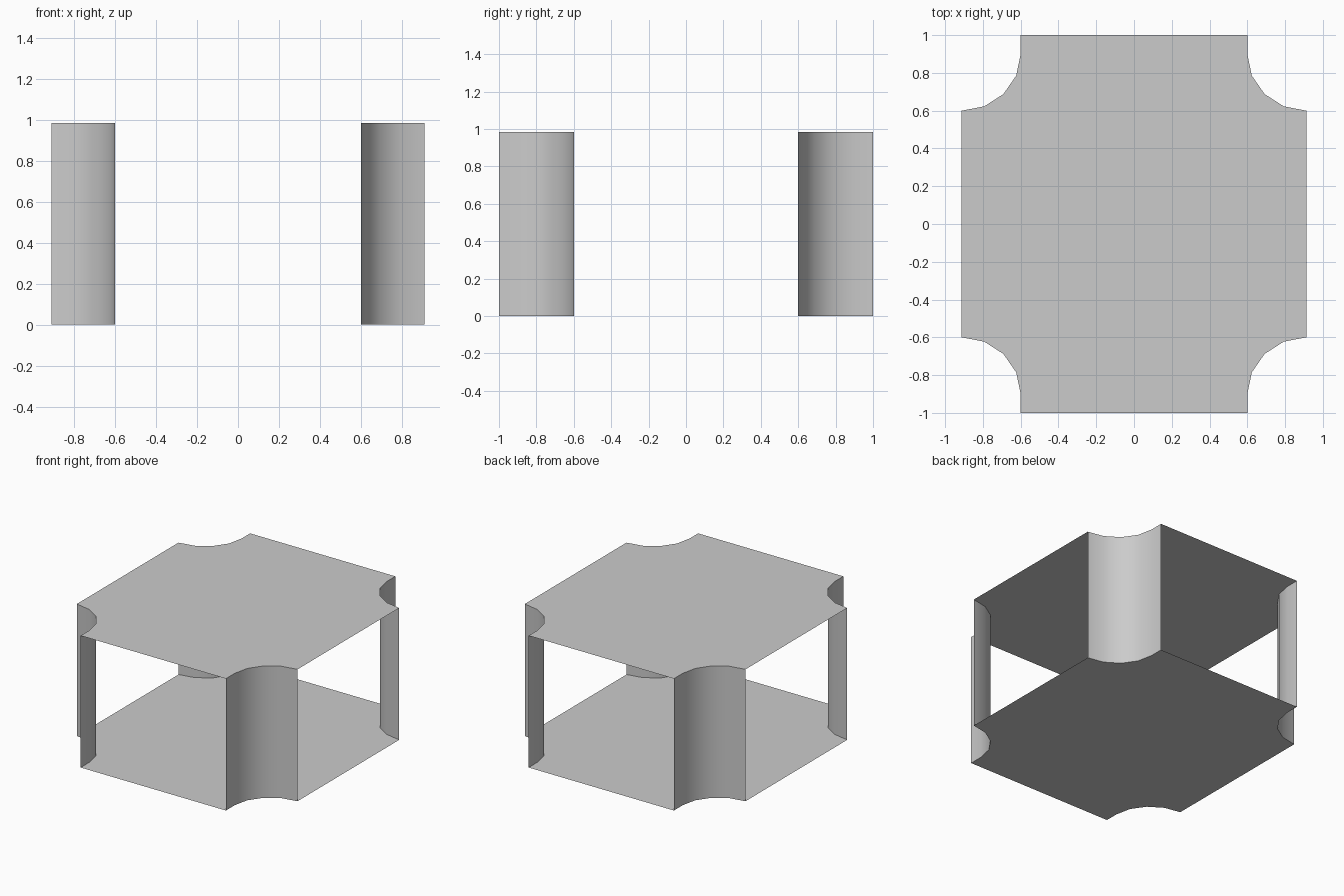
import bpy
import bmesh
from math import sin, cos, pi

if "Cube" in bpy.data.objects:
    bpy.data.objects.remove(bpy.data.objects["Cube"])

HX, HY, H = 0.912, 1.0, 0.985    # half width, half depth, height
INNER = 0.6                      # where the corner scoops begin on each side
STEPS = 4                        # segments per scoop


def make_object(name, build):
    bm = bmesh.new()
    build(bm)
    mesh = bpy.data.meshes.new(name)
    bm.to_mesh(mesh)
    bm.free()
    obj = bpy.data.objects.new(name, mesh)
    bpy.context.collection.objects.link(obj)
    bpy.ops.object.select_all(action='DESELECT')
    obj.select_set(True)
    bpy.context.view_layer.objects.active = obj
    bpy.ops.object.shade_smooth_by_angle(angle=pi / 6)
    return obj


def scoop(sx, sy):
    """Concave corner profile, from the y end to the x side."""
    pts = [(INNER, HY)]
    for i in range(STEPS + 1):
        a = pi / 2 * i / STEPS
        pts.append((HX - (HX - INNER) * cos(a), 0.9 - 0.3 * sin(a)))
    pts = [(sx * x, sy * y) for x, y in pts]
    return pts if sx * sy > 0 else pts[::-1]   # always clockwise


corners = {
    "back_right": scoop(1, 1),
    "front_right": scoop(1, -1),
    "front_left": scoop(-1, -1),
    "back_left": scoop(-1, 1),
}
outline = [p for pts in corners.values() for p in pts]


# Thin top and bottom panels sharing the scooped outline
def panel(z, up):
    def build(bm):
        verts = [bm.verts.new((x, y, z)) for x, y in outline]
        bm.faces.new(verts[::-1] if up else verts)
    return build


make_object("top_panel", panel(H, True))
make_object("bottom_panel", panel(0, False))


# Curved full-height wall at each corner, front, back and sides left open
def wall(pts):
    def build(bm):
        low = [bm.verts.new((x, y, 0)) for x, y in pts]
        high = [bm.verts.new((x, y, H)) for x, y in pts]
        for i in range(len(pts) - 1):
            bm.faces.new((low[i], high[i], high[i + 1], low[i + 1]))
    return build


for name, pts in corners.items():
    make_object(name + "_wall", wall(pts))
